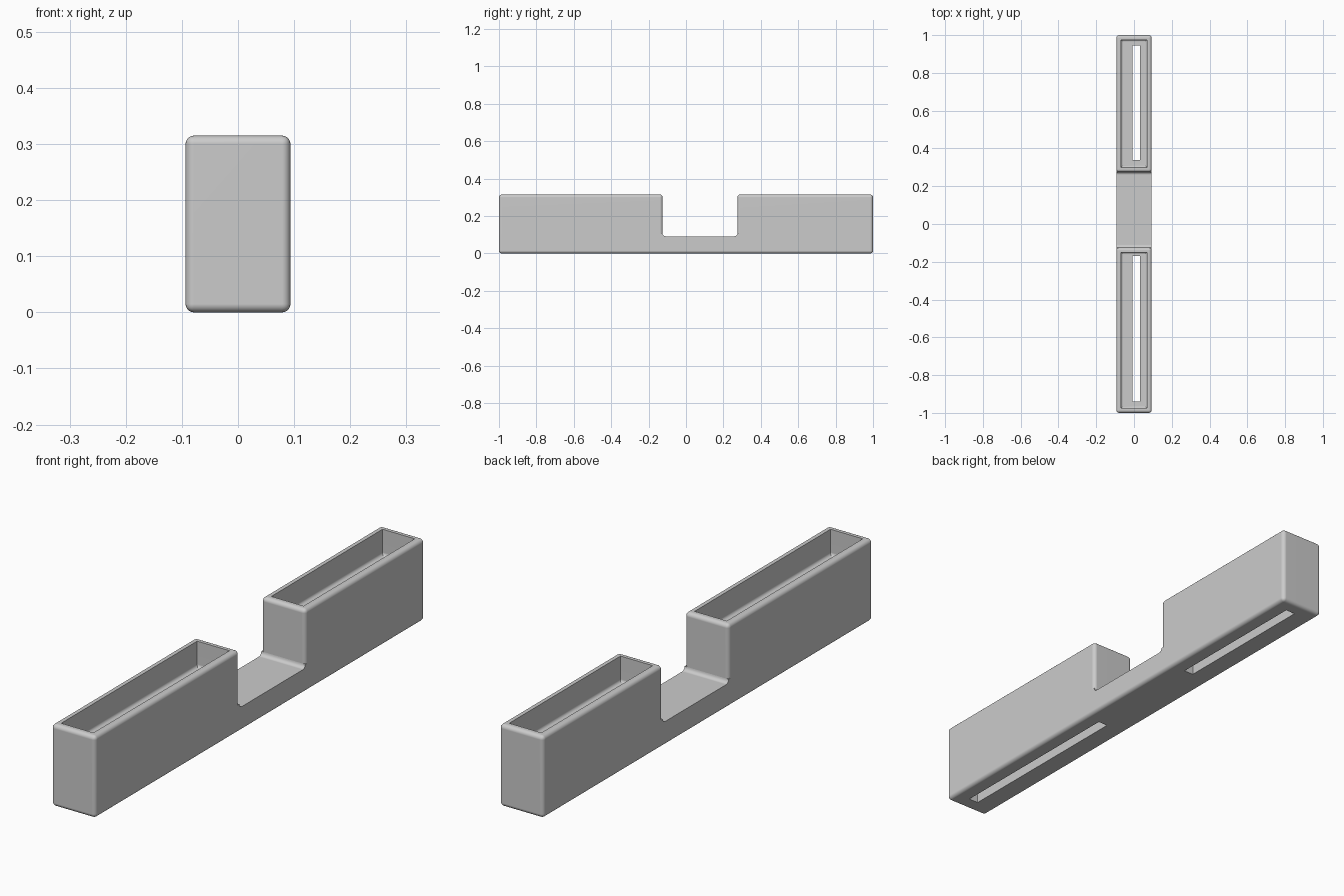
import bpy
import bmesh
import math
from mathutils import Vector

if "Cube" in bpy.data.objects:
    bpy.data.objects.remove(bpy.data.objects["Cube"], do_unlink=True)

HALF_W, HEIGHT, BRIDGE_H, R = 0.0935, 0.315, 0.092, 0.015
FLOOR_Z = 0.215                      # floor of the trays
NOTCH = (-0.125, 0.275)              # gap between the two trays

grey = bpy.data.materials.new("plain grey")
grey.use_nodes = True
grey.diffuse_color = (0.6, 0.6, 0.6, 1)
grey.node_tree.nodes["Principled BSDF"].inputs["Base Color"].default_value = (0.6, 0.6, 0.6, 1)


def finish(name, bm):
    """Turn a bmesh into a grey object."""
    bmesh.ops.recalc_face_normals(bm, faces=bm.faces[:])
    mesh = bpy.data.meshes.new(name)
    bm.to_mesh(mesh)
    bm.free()
    mesh.materials.append(grey)
    obj = bpy.data.objects.new(name, mesh)
    bpy.context.collection.objects.link(obj)
    return obj


def box(name, low, high, radius=0, rounded=lambda edge: True):
    """Box between two corners, rounding the edges that pass the rule."""
    low, high = Vector(low), Vector(high)
    bm = bmesh.new()
    bmesh.ops.create_cube(bm, size=1)
    for v in bm.verts:
        v.co = (low + high) / 2 + v.co * (high - low)
    if radius:
        edges = [e for e in bm.edges if rounded(e)]
        bmesh.ops.bevel(bm, geom=edges, offset=radius, offset_type='OFFSET',
                        segments=5, profile=0.5, affect='EDGES')
    return finish(name, bm)


def activate(obj):
    bpy.ops.object.select_all(action='DESELECT')
    obj.select_set(True)
    bpy.context.view_layer.objects.active = obj


def cut(obj, cutter):
    mod = obj.modifiers.new("cut", 'BOOLEAN')
    mod.operation, mod.solver, mod.object = 'DIFFERENCE', 'EXACT', cutter
    activate(obj)
    bpy.ops.object.modifier_apply(modifier=mod.name)
    bpy.data.objects.remove(cutter, do_unlink=True)


def smooth(obj):
    activate(obj)
    bpy.ops.object.shade_smooth_by_angle(angle=math.radians(30))
    obj.modifiers.new("even shading", 'WEIGHTED_NORMAL').keep_sharp = True


def on_floor(edge):
    return all(v.co.z < FLOOR_Z + 0.001 for v in edge.verts)


# Trays: rounded blocks with a shallow pocket and an off-centre through slot
for name, y0, y1, slot0, slot1 in (("front_tray", -1, NOTCH[0], -0.94, -0.17),
                                   ("back_tray", NOTCH[1], 1, 0.34, 0.945)):
    tray = box(name, (-HALF_W, y0, 0), (HALF_W, y1, HEIGHT), R)
    wall = 0.025
    cut(tray, box("pocket_cutter", (wall - HALF_W, y0 + wall, FLOOR_Z),
                  (HALF_W - wall, y1 - wall, HEIGHT + 0.1), 0.012, on_floor))
    cut(tray, box("slot_cutter", (-0.008, slot0, -0.1), (0.033, slot1, HEIGHT)))
    smooth(tray)

# Bridge: side profile with a fillet rising into each tray, extruded across x
a, b = NOTCH
profile = [(a - R, 0), (b + R, 0), (b + R, BRIDGE_H + R)]
steps = [math.pi / 2 * i / 5 for i in range(6)]
profile += [(b - R + R * math.cos(t), BRIDGE_H + R - R * math.sin(t)) for t in steps]
profile += [(a + R - R * math.sin(t), BRIDGE_H + R - R * math.cos(t)) for t in steps]
profile.append((a - R, BRIDGE_H + R))

bm = bmesh.new()
side = bm.faces.new([bm.verts.new((-HALF_W, y, z)) for y, z in profile])
extruded = bmesh.ops.extrude_face_region(bm, geom=[side])["geom"]
for v in extruded:
    if isinstance(v, bmesh.types.BMVert):
        v.co.x = HALF_W
bmesh.ops.recalc_face_normals(bm, faces=bm.faces[:])
bottom = [e for e in bm.edges if all(v.co.z < 0.001 for v in e.verts)
          and abs(e.verts[0].co.y - e.verts[1].co.y) > 0.1]
bmesh.ops.bevel(bm, geom=bottom, offset=R, offset_type='OFFSET',
                segments=5, profile=0.5, affect='EDGES')
smooth(finish("bridge", bm))
